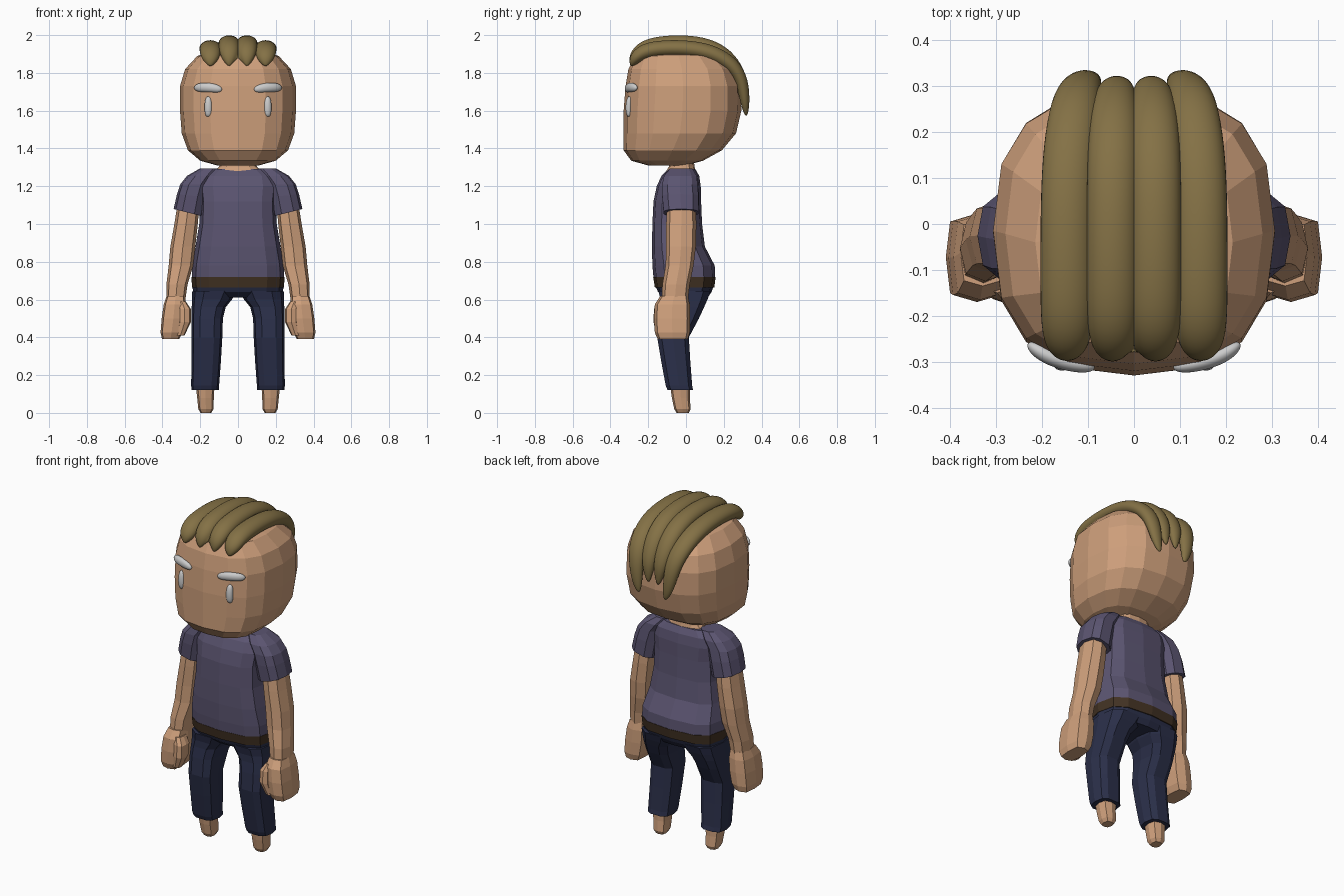
import bpy, bmesh, math
from mathutils import Vector


def material(name, rgb):
    m = bpy.data.materials.new(name)
    m.diffuse_color = (*rgb, 1)
    return m


SKIN = material("skin", (0.62, 0.35, 0.20))
SHIRT = material("shirt", (0.105, 0.09, 0.165))
PANTS = material("pants", (0.024, 0.029, 0.068))
BELT = material("belt", (0.055, 0.032, 0.017))
HAIR = material("hair", (0.23, 0.165, 0.06))
WHITE = material("white", (0.85, 0.85, 0.83))


def skin_rings(name, rings, mat, mirror=False, smooth=False):
    """Bridge a stack of equal rings into a closed mesh."""
    bm = bmesh.new()
    loops = [[bm.verts.new(p) for p in ring] for ring in rings]
    n = len(loops[0])
    for a, b in zip(loops, loops[1:]):
        for i in range(n):
            j = (i + 1) % n
            bm.faces.new((a[i], a[j], b[j], b[i]))
    bm.faces.new(loops[0])
    bm.faces.new(loops[-1])
    bmesh.ops.recalc_face_normals(bm, faces=bm.faces)
    for f in bm.faces:
        f.smooth = smooth
    me = bpy.data.meshes.new(name)
    bm.to_mesh(me)
    bm.free()
    me.materials.append(mat)
    ob = bpy.data.objects.new(name, me)
    bpy.context.collection.objects.link(ob)
    if mirror:
        ob.modifiers.new("mirror", 'MIRROR').use_clip = False
    if smooth:
        ob.modifiers.new("subsurf", 'SUBSURF').levels = 2
        ob.modifiers["subsurf"].render_levels = 2
    return ob


def loft(name, rows, mat, sides=12, power=2.6, mirror=False):
    """Rows are (z, x centre, half width, y front, y back[, x tilt])."""
    rings = []
    for z, cx, hx, yf, yb, *tilt in rows:
        ring = []
        for i in range(sides):
            t = 2 * math.pi * i / sides
            c, s = math.cos(t), math.sin(t)
            u = math.copysign(abs(c) ** (2 / power), c) * hx
            v = math.copysign(abs(s) ** (2 / power), s) * (yb - yf) / 2
            ring.append((cx + u, (yf + yb) / 2 + v, z + (tilt[0] if tilt else 0) * u))
        rings.append(ring)
    return skin_rings(name, rings, mat, mirror)


def tube(name, path, side, mat, sides=8):
    """Smooth mirrored strand; path is (x, y, z, half width, half thickness)."""
    pts = [Vector(p[:3]) for p in path]
    rings = []
    for k, p in enumerate(path):
        tan = (pts[min(k + 1, len(pts) - 1)] - pts[max(k - 1, 0)]).normalized()
        nor = tan.cross(Vector(side)).normalized()
        sd = nor.cross(tan)
        rings.append([pts[k] + sd * p[3] * math.cos(2 * math.pi * i / sides)
                      + nor * p[4] * math.sin(2 * math.pi * i / sides)
                      for i in range(sides)])
    return skin_rings(name, rings, mat, True, True)


# Head: boxy faceted egg, flat at the face
loft("head", [(1.31, 0, .11, -.20, .00), (1.335, 0, .20, -.29, .09),
              (1.39, 0, .265, -.33, .19), (1.48, 0, .298, -.33, .265),
              (1.60, 0, .307, -.33, .293), (1.73, 0, .307, -.32, .29),
              (1.82, 0, .28, -.305, .262), (1.89, 0, .215, -.27, .19),
              (1.92, 0, .11, -.13, .09)], SKIN, sides=16)
loft("neck", [(1.20, 0, .11, -.12, .06), (1.28, 0, .125, -.105, .05),
              (1.305, 0, .10, -.09, .045), (1.35, 0, .09, -.09, .04)], SKIN)

# Torso, belt and hips
loft("shirt_body", [(.715, 0, .245, -.172, .155, ), (.78, 0, .243, -.178, .152),
                    (.88, 0, .225, -.18, .10), (1.0, 0, .205, -.178, .085),
                    (1.12, 0, .20, -.172, .08), (1.20, 0, .21, -.155, .078),
                    (1.255, 0, .20, -.13, .07), (1.29, 0, .15, -.095, .05)], SHIRT, power=3)
loft("belt", [(.665, 0, .243, -.165, .15), (.72, 0, .247, -.174, .157)], BELT, power=3)
loft("hips", [(.61, 0, .20, -.11, .115), (.64, 0, .238, -.148, .135),
              (.68, 0, .242, -.165, .15)], PANTS, power=3)

# Sleeves
loft("sleeve", [(1.06, .263, .078, -.122, .07, .25), (1.15, .245, .078, -.13, .07, .1),
                (1.21, .228, .078, -.13, .065), (1.255, .195, .075, -.12, .06),
                (1.295, .15, .05, -.085, .035)], SHIRT, sides=10, mirror=True)

# Arms, hands and thumbs
loft("arm", [(1.12, .26, .058, -.10, .05), (1.0, .275, .062, -.105, .055),
             (.88, .292, .066, -.105, .052), (.78, .302, .065, -.108, .04),
             (.68, .323, .056, -.125, .02), (.59, .33, .05, -.13, .01)],
     SKIN, sides=8, mirror=True)
loft("hand", [(.62, .33, .048, -.135, .01), (.575, .335, .058, -.165, .02),
              (.50, .342, .062, -.17, .022), (.425, .352, .058, -.165, .02),
              (.39, .357, .045, -.15, .01)], SKIN, sides=8, power=4, mirror=True)
loft("thumb", [(.59, .298, .022, -.15, -.08), (.55, .282, .032, -.17, -.08),
               (.48, .282, .032, -.172, -.09), (.41, .305, .022, -.155, -.10)],
     SKIN, sides=8, power=3, mirror=True)

# Trouser legs and bare feet
loft("trouser_leg", [(.12, .174, .072, -.10, .04), (.145, .174, .074, -.11, .035),
                     (.28, .168, .078, -.135, .025), (.40, .164, .081, -.155, .018),
                     (.50, .163, .083, -.148, .072), (.56, .155, .09, -.14, .10),
                     (.60, .138, .106, -.14, .118), (.645, .125, .117, -.15, .135)],
     PANTS, sides=10, power=3, mirror=True)
loft("foot", [(.0, .170, .028, -.05, .015), (.02, .170, .04, -.062, .025),
              (.08, .172, .044, -.075, .02), (.15, .174, .05, -.085, .02)],
     SKIN, sides=8, power=3, mirror=True)

# Hair: four overlapping locks swept from brow over the crown down the back
def lock(name, xs, drop, w, tip):
    line = [(-.292, 1.835, .1), (-.278, 1.88, .75), (-.225, 1.935, 1), (-.11, 1.956, 1),
            (.02, 1.957, 1), (.14, 1.935, 1), (.235, 1.87, .95), (.288, 1.775, .8),
            (.302, tip + .07, .55), (.307, tip, .15)]
    path = []
    for k, (y, z, s) in enumerate(line):
        t = k / (len(line) - 1)
        x = xs[0] + (xs[1] - xs[0]) * max(0, (t - .5) / .5) ** 1.3
        path.append((x, y + (.012 if drop and t > .6 else 0),
                     z - drop * math.sin(math.pi * t), w * s, .048 * s))
    tube(name, path, (1, 0, 0), HAIR)

lock("inner_hair_lock", (.047, .032), 0, .062, 1.64)
lock("outer_hair_lock", (.146, .085), .028, .064, 1.57)

# Eyebrows
tube("eyebrow", [(.085, -.312, 1.71, .008, .006), (.10, -.311, 1.714, .021, .016),
                 (.14, -.304, 1.722, .027, .02), (.185, -.290, 1.724, .027, .02),
                 (.215, -.272, 1.722, .024, .018), (.232, -.260, 1.72, .008, .006)],
     (0, 0, 1), WHITE)

# Eyes: tall rounded drops
tube("eye", [(.157, -.30, 1.567, .009, .006), (.157, -.303, 1.58, .021, .016),
             (.157, -.303, 1.62, .023, .02), (.157, -.300, 1.66, .020, .017),
             (.157, -.298, 1.676, .008, .006)], (1, 0, 0), WHITE)
